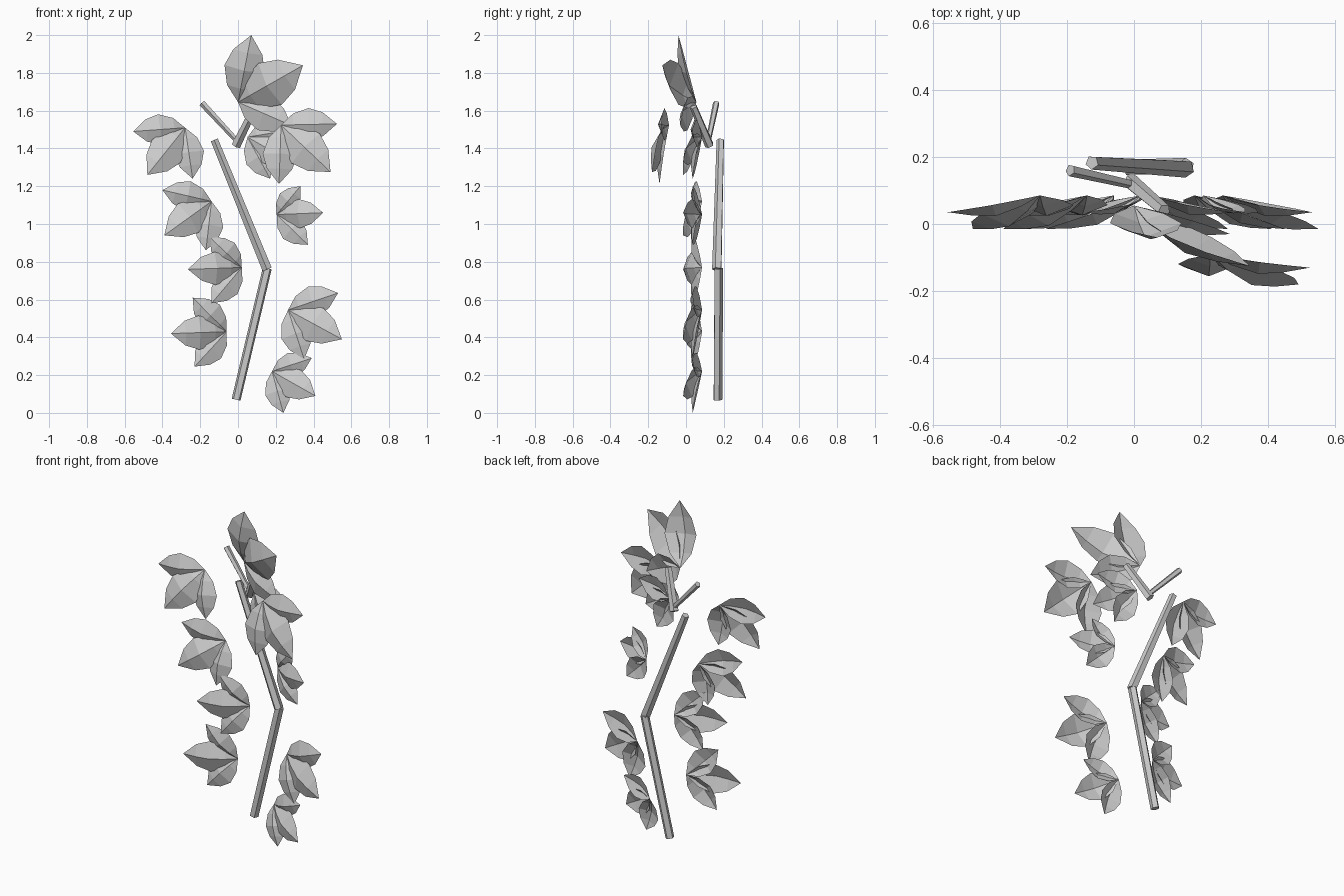
import bpy, math
from mathutils import Vector

cube = bpy.data.objects.get("Cube")
if cube:
    bpy.data.objects.remove(cube)

grey = bpy.data.materials.new("plain_grey")
GREY = (0.6, 0.6, 0.6, 1)
grey.diffuse_color = GREY
grey.use_nodes = True
grey.node_tree.nodes["Principled BSDF"].inputs["Base Color"].default_value = GREY


def make_object(name, verts, faces):
    mesh = bpy.data.meshes.new(name)
    mesh.from_pydata(verts, [], faces)
    mesh.materials.append(grey)
    obj = bpy.data.objects.new(name, mesh)
    bpy.context.collection.objects.link(obj)


# Leaf stations along the midrib: position, half width, forward bow
STATIONS = [(0.22, 0.2, 0.08), (0.5, 0.29, 0.13), (0.75, 0.21, 0.08)]


def add_leaf(verts, faces, base, tip):
    """Leaf folded along a raised midrib that bows to the front."""
    axis = tip - base
    length = axis.length
    side = axis.cross(Vector((0, -1, 0))).normalized()
    out = side.cross(axis).normalized()
    first = len(verts)
    verts.append(base)
    for t, half, bow in STATIONS:
        rib = base + axis * t
        verts.append(rib - side * half * length + out * bow * 0.1 * length)
        verts.append(rib + out * bow * length)
        verts.append(rib + side * half * length + out * bow * 0.1 * length)
    verts.append(tip)
    rows = [[first + 1 + 3 * i + j for j in range(3)] for i in range(len(STATIONS))]
    end = len(verts) - 1
    for j in range(2):
        faces.append((first, rows[0][j], rows[0][j + 1]))
        for low, high in zip(rows, rows[1:]):
            faces.append((low[j], high[j], high[j + 1], low[j + 1]))
        faces.append((rows[-1][j], end, rows[-1][j + 1]))


def leaf_cluster(name, base, tips):
    verts, faces = [], []
    for tip in tips:
        add_leaf(verts, faces, Vector(base), Vector(tip))
    make_object(name, verts, faces)


# Flat clusters beside the stem: name, centre (x, z), three leaf tips (x, z)
SIDE_CLUSTERS = [
    ("left_top", (-.28, 1.51), [(-.555, 1.49), (-.48, 1.26), (-.24, 1.24)]),
    ("left_upper", (-.14, 1.12), [(-.40, 1.18), (-.39, .94), (-.17, .86)]),
    ("left_middle", (.02, .77), [(-.15, .93), (-.265, .76), (-.14, .58)]),
    ("left_lower", (-.06, .43), [(-.24, .61), (-.355, .42), (-.23, .245)]),
    ("right_upper", (.205, 1.05), [(.33, 1.2), (.45, 1.06), (.37, .89)]),
    ("right_middle", (.265, .545), [(.53, .635), (.55, .39), (.35, .285)]),
    ("right_lower", (.18, .22), [(.39, .29), (.41, .09), (.24, 0)]),
    ("right_inner", (.05, 1.46), [(.29, 1.5), (.28, 1.33), (.17, 1.24)]),
]
for name, (x, z), tips in SIDE_CLUSTERS:
    depths = (.035, -.015, .035)
    leaf_cluster(name + "_leaves", (x, .085, z),
                 [(tx, d, tz) for (tx, tz), d in zip(tips, depths)])

# Crown clusters lean to the front
leaf_cluster("crown_leaves", (0, .055, 1.645),
             [(.07, -.04, 2), (.344, -.125, 1.84), (.286, -.03, 1.52)])
leaf_cluster("crown_front_leaves", (.228, -.09, 1.524),
             [(.524, -.13, 1.53), (.49, -.18, 1.275), (.217, -.14, 1.212)])


def branch(name, start, end, r0, r1, sides=5):
    """Tapered faceted stick with closed ends."""
    start, end = Vector(start), Vector(end)
    turn = (end - start).to_track_quat('Z', 'Y')
    verts = []
    for centre, r in ((start, r0), (end, r1)):
        for i in range(sides):
            a = math.tau * i / sides
            verts.append(centre + turn @ Vector((r * math.cos(a), r * math.sin(a), 0)))
    faces = [(i, (i + 1) % sides, sides + (i + 1) % sides, sides + i) for i in range(sides)]
    faces += [tuple(reversed(range(sides))), tuple(range(sides, 2 * sides))]
    make_object(name, verts, faces)


branch("lower_stem", (-.01, .167, .07), (.155, .172, .765), .025, .025)
branch("upper_stem", (.155, .165, .76), (-.125, .183, 1.445), .027, .021)
branch("left_twig", (-.005, .118, 1.44), (-.19, .16, 1.64), .014, .018)
branch("crown_twig", (-.01, .125, 1.415), (.09, .04, 1.62), .025, .02)
